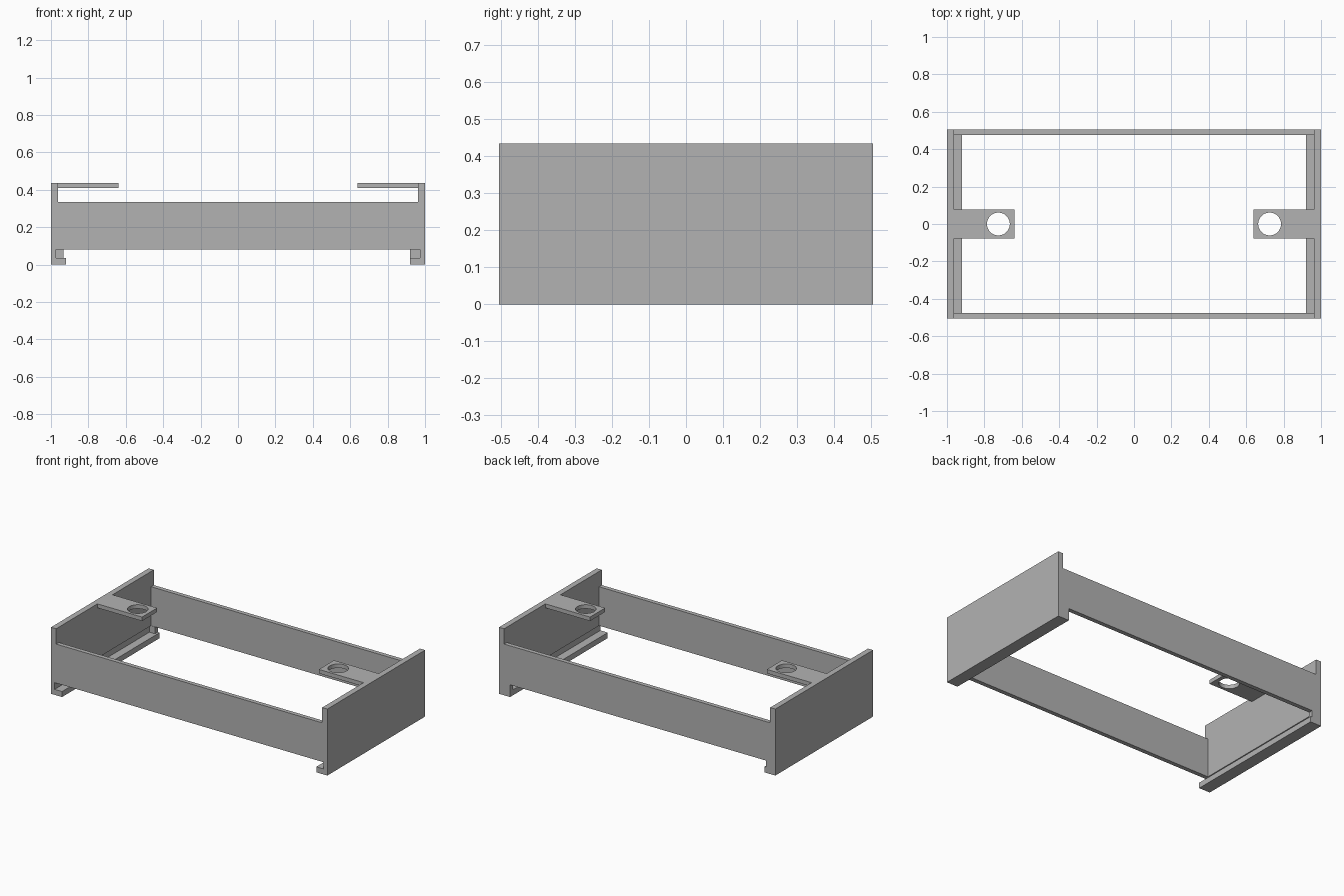
import bpy, bmesh, math
from mathutils import Vector

cube = bpy.data.objects.get("Cube")
if cube:
    bpy.data.objects.remove(cube, do_unlink=True)

# One plain grey for the whole bracket frame
grey = bpy.data.materials.new("plain grey")
grey.use_nodes = True
colour = (0.45, 0.45, 0.45, 1)
grey.diffuse_color = colour
grey.node_tree.nodes["Principled BSDF"].inputs["Base Color"].default_value = colour


def finish(name, bm):
    bmesh.ops.recalc_face_normals(bm, faces=bm.faces)
    mesh = bpy.data.meshes.new(name)
    bm.to_mesh(mesh)
    bm.free()
    mesh.materials.append(grey)
    obj = bpy.data.objects.new(name, mesh)
    bpy.context.collection.objects.link(obj)
    return obj


def prism(name, loops, offset):
    """Fill closed loops (the inner ones become holes) and extrude by offset."""
    bm = bmesh.new()
    edges = []
    for loop in loops:
        vs = [bm.verts.new(p) for p in loop]
        edges += [bm.edges.new((a, b)) for a, b in zip(vs, vs[1:] + vs[:1])]
    normal = Vector(offset).normalized()
    bmesh.ops.triangle_fill(bm, edges=edges, use_beauty=True, normal=normal)
    ext = bmesh.ops.extrude_face_region(bm, geom=bm.faces[:], use_keep_orig=True)
    moved = [g for g in ext["geom"] if isinstance(g, bmesh.types.BMVert)]
    bmesh.ops.translate(bm, verts=moved, vec=offset)
    return finish(name, bm)


def box(name, lo, hi):
    bm = bmesh.new()
    bmesh.ops.create_cube(bm, size=1)
    for v in bm.verts:
        v.co = [lo[i] + (v.co[i] + 0.5) * (hi[i] - lo[i]) for i in range(3)]
    return finish(name, bm)


DEPTH = 0.505     # half depth
TOP = 0.435
INNER = 0.963     # inner face of the side walls
GROOVE = 0.973    # outer face of the rail groove
LIP = 0.036       # rail thickness
RAIL = 0.08       # top of the groove

for side, s, stop_in in (("left", 1, 0.92), ("right", -1, 0.933)):
    # Side wall with a grooved rail along its foot
    profile = [(1, 0), (0.92, 0), (0.92, LIP), (GROOVE, LIP), (GROOVE, RAIL),
               (INNER, RAIL), (INNER, TOP), (1, TOP)]
    prism(side + "_wall", [[(s * x, -DEPTH, z) for x, z in profile]],
          (0, 2 * DEPTH, 0))

    # Stop closing the back end of the groove
    x0, x1 = sorted((s * stop_in, s * GROOVE))
    box(side + "_rail_stop", (x0, DEPTH - 0.03, LIP), (x1, DEPTH, RAIL))

    # Mounting tab with a round screw hole
    z = TOP - 0.026
    outline = [(s * x, y, z) for x, y in
               ((INNER, -0.078), (0.64, -0.078), (0.64, 0.078), (INNER, 0.078))]
    hole = [(s * 0.725 + 0.061 * math.cos(a), 0.061 * math.sin(a), z)
            for a in (math.tau * i / 48 for i in range(48))]
    prism(side + "_mounting_tab", [outline, hole], (0, 0, TOP - z))

# Long walls between the sides
for name, y0, y1 in (("front_wall", -DEPTH, -DEPTH + 0.028),
                     ("back_wall", DEPTH - 0.028, DEPTH)):
    box(name, (-INNER, y0, RAIL), (INNER, y1, 0.335))
